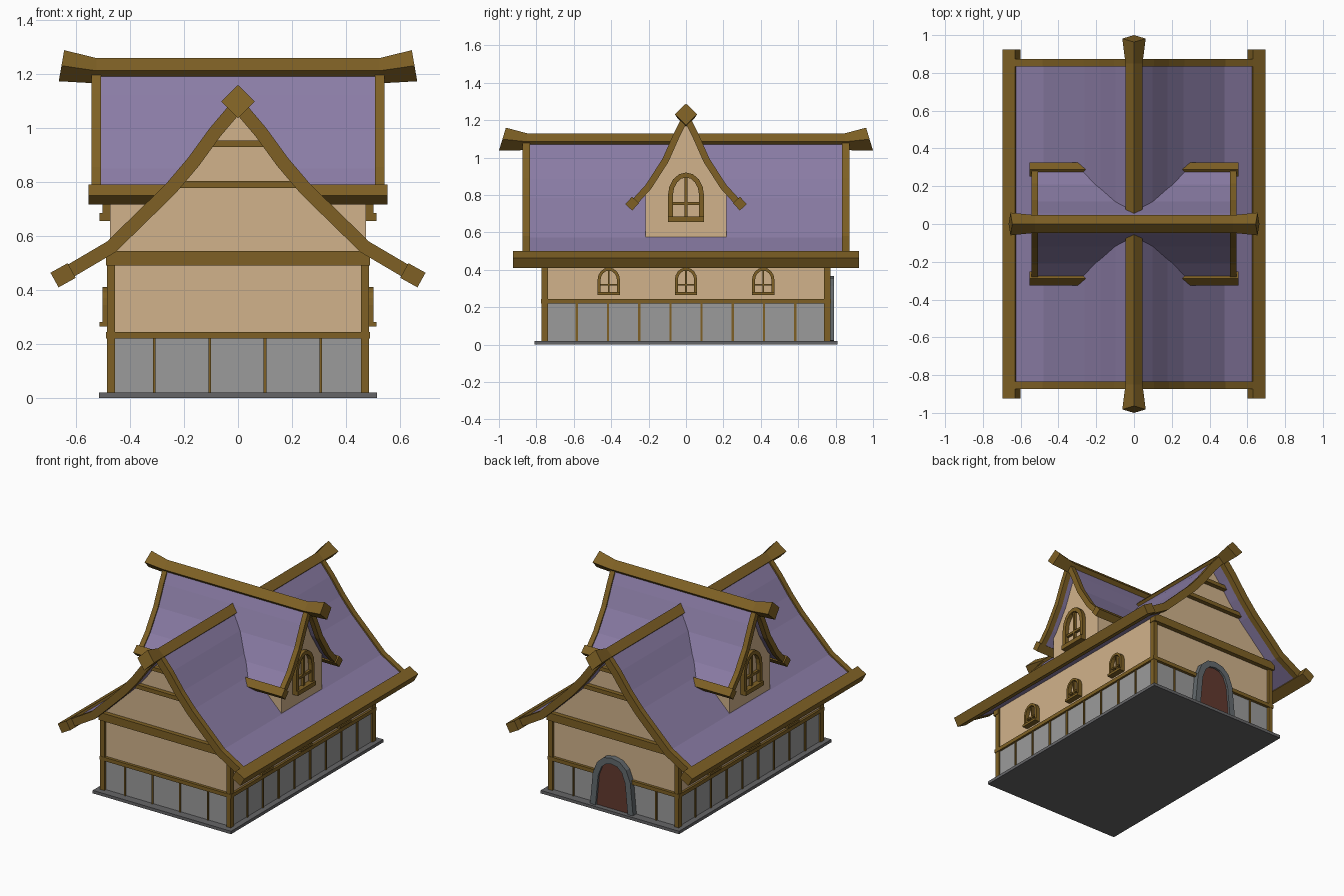
import bpy, bmesh, math
from mathutils import Vector

cube = bpy.data.objects.get("Cube")
if cube:
    bpy.data.objects.remove(cube)


def material(name, r, g, b):
    m = bpy.data.materials.new(name)
    m.use_nodes = True
    m.diffuse_color = (r, g, b, 1)
    m.node_tree.nodes["Principled BSDF"].inputs["Base Color"].default_value = (r, g, b, 1)
    return m


PLASTER = material("tan_plaster", .64, .45, .26)
WOOD = material("brown_wood", .21, .118, .018)
ROOF = material("purple_roof", .255, .202, .376)
STONE = material("grey_stone", .33, .33, .33)
SLAB = material("dark_slab", .13, .13, .135)
ARCH = material("blue_grey_arch", .127, .145, .155)
DOOR = material("red_brown_door", .125, .042, .028)


def finish(name, bm, mat):
    bmesh.ops.recalc_face_normals(bm, faces=bm.faces)
    me = bpy.data.meshes.new(name)
    bm.to_mesh(me)
    bm.free()
    me.materials.append(mat)
    ob = bpy.data.objects.new(name, me)
    bpy.context.collection.objects.link(ob)
    return ob


def place(axis, u, v, w):
    """Profile point (u, v) at distance w along the x or y axis."""
    return (u, w, v) if axis == "y" else (w, u, v)


def prism(name, pts, axis, a, b, mat):
    bm = bmesh.new()
    ends = [[bm.verts.new(place(axis, u, v, w)) for u, v in pts] for w in (a, b)]
    for ring in ends:
        bm.faces.new(ring)
    for i in range(len(pts)):
        j = (i + 1) % len(pts)
        bm.faces.new((ends[0][i], ends[0][j], ends[1][j], ends[1][i]))
    return finish(name, bm, mat)


def box(name, x, y, z, mat):
    return prism(name, [(x[0], z[0]), (x[1], z[0]), (x[1], z[1]), (x[0], z[1])],
                 "y", y[0], y[1], mat)


def mirrored(half):
    """Half profile from the apex outward, made symmetric, left to right."""
    return [(-u, v) for u, v in reversed(half[1:])] + list(half)


def offset(line, d):
    """Mitred offset of an open line."""
    p = [Vector(q) for q in line]
    out = []
    for i, q in enumerate(p):
        dirs = []
        if i:
            dirs.append((q - p[i - 1]).normalized())
        if i < len(p) - 1:
            dirs.append((p[i + 1] - q).normalized())
        n = [Vector((-e.y, e.x)) for e in dirs]
        m = sum(n, Vector((0, 0))).normalized()
        out.append(tuple(q + m * d / m.dot(n[0])))
    return out


def band(name, line, low, high, axis, a, b, mat):
    return prism(name, offset(line, high) + offset(line, low)[::-1], axis, a, b, mat)


def ridge(name, axis, z, half, bend, top, bottom, end_half):
    """Diamond ridge beam with thicker upturned ends."""
    mid = ((top[0] + bottom[0]) / 2, (top[1] + bottom[1]) / 2)
    rings = []
    for s in (-1, 1):
        tip = [(0, top[1], s * top[0]), (end_half, mid[1], s * mid[0]),
               (0, bottom[1], s * bottom[0]), (-end_half, mid[1], s * mid[0])]
        body = [(0, z + half, s * bend), (half, z, s * bend),
                (0, z - half, s * bend), (-half, z, s * bend)]
        rings += [tip, body] if s < 0 else [body, tip]
    bm = bmesh.new()
    vs = [[bm.verts.new(place(axis, *p)) for p in r] for r in rings]
    for r, q in zip(vs, vs[1:]):
        for i in range(4):
            j = (i + 1) % 4
            bm.faces.new((r[i], r[j], q[j], q[i]))
    bm.faces.new(vs[0])
    bm.faces.new(vs[-1])
    finish(name, bm, WOOD)


def eave(name, axis, c, size, angle, a, b):
    """Rectangular beam turned to the roof slope."""
    ca, sa = math.cos(angle), math.sin(angle)
    pts = []
    for i, j in ((-1, -1), (1, -1), (1, 1), (-1, 1)):
        u, v = i * size[0] / 2, j * size[1] / 2
        pts.append((c[0] + u * ca - v * sa, c[1] + u * sa + v * ca))
    prism(name, pts, axis, a, b, WOOD)


def arch(c, half, z0, spring, rise, steps=8):
    pts = [(c + half * math.cos(math.pi - math.pi * i / steps),
            spring + rise * math.sin(math.pi * i / steps)) for i in range(steps + 1)]
    return [(c - half, z0)] + pts + [(c + half, z0)]


def window(name, side, wall, cy, z0, half, height, t):
    """Arched frame with cross bars and a sill on a side wall."""
    def span(depth):
        return sorted((side * (wall - .01), side * (wall + depth)))
    spring = z0 + height * .54
    line = arch(cy, half - t / 2, z0, spring, z0 + height - spring - t / 2)
    band(name + "_frame", line, -t / 2, t / 2, "x", *span(.027), WOOD)
    box(name + "_mullion", span(.018), (cy - t * .3, cy + t * .3), (z0, z0 + height - t / 2), WOOD)
    bar = z0 + height * .37
    box(name + "_crossbar", span(.018), (cy - half + t / 2, cy + half - t / 2),
        (bar - t * .3, bar + t * .3), WOOD)
    box(name + "_sill", span(.038), (cy - half, cy + half), (z0, z0 + height * .11), WOOD)


# Walls and base
main = [(0, 1.085), (.085, .985), (.165, .875), (.25, .775), (.47, .56), (.645, .457)]
cross = [(0, 1.22), (.05, 1.12), (.11, .985), (.2, .845), (.28, .757)]
box("base_slab", (-.515, .515), (-.81, .81), (0, .02), SLAB)
box("stone_wall", (-.475, .475), (-.755, .755), (.02, .23), STONE)
prism("main_wall", mirrored(main[:4] + [(.475, .555), (.475, .23)]), "y", -.755, .755, PLASTER)
prism("dormer_wall", mirrored(cross[:3] + [(.217, .825), (.217, .56)]), "x", -.475, .475, PLASTER)

# Roof panels, verge boards, ridges and eaves
band("main_roof", mirrored(main), -.02, .015, "y", -.84, .84, ROOF)
band("cross_roof", mirrored(cross), -.013, .01, "x", -.515, .515, ROOF)
for s, end in ((-1, "front"), (1, "back")):
    band(end + "_verge_board", mirrored(main), -.025, .025, "y", s * .835, s * .873, WOOD)
for s, side in ((-1, "right"), (1, "left")):
    band(side + "_dormer_verge_board", mirrored(cross), -.018, .018, "x", s * .508, s * .542, WOOD)
    eave(side + "_main_eave", "y", (s * .648, .455), (.073, .062), -s * math.radians(29), -.925, .925)
    for t, end in ((-1, "front"), (1, "back")):
        eave(f"{side}_{end}_dormer_eave", "x", (t * .288, .754), (.054, .05),
             -t * math.radians(48), s * .24, s * .553)
ridge("main_ridge", "y", 1.085, .045, .85, (.963, 1.16), (1.0, 1.037), .062)
ridge("cross_ridge", "x", 1.213, .047, .525, (.644, 1.289), (.664, 1.174), .06)

# Timber framing
box("sill_beam", (-.489, .489), (-.774, .774), (.22, .245), WOOD)
for t, end in ((-1, "front"), (1, "back")):
    ys = sorted((t * .74, t * .785))
    for part, half, z0, z1 in (("lower", .489, .492, .545), ("middle", .24, .778, .805),
                               ("upper", .115, .93, .955)):
        box(f"{end}_{part}_gable_beam", (-half, half), ys, (z0, z1), WOOD)
    for x in (-.31, -.105, .1, .307):
        box(end + "_stud", (x - .005, x + .005), sorted((t * .75, t * .763)), (.02, .225), WOOD)
    for s, side in ((-1, "right"), (1, "left")):
        box(f"{side}_{end}_post", sorted((s * .455, s * .486)),
            sorted((t * .738, t * .772)), (.02, .54), WOOD)
for s, side in ((-1, "right"), (1, "left")):
    for i in range(8):
        y = (i - 3.5) * .167
        box(side + "_stud", sorted((s * .47, s * .483)), (y - .006, y + .006), (.02, .225), WOOD)

# Windows
for s, side in ((-1, "right"), (1, "left")):
    window(side + "_dormer_window", s, .475, 0, .657, .096, .263, .026)
    for i in (-1, 0, 1):
        window(side + "_window", s, .475, i * .413, .266, .06, .146, .016)

# Back door with tapered stone arch
half_door = [(0, .345), (.05, .335), (.09, .3), (.118, .23), (.138, .02)]
prism("door", mirrored(half_door), "y", .75, .778, DOOR)
band("door_arch", mirrored(half_door), -.018, .022, "y", .75, .792, ARCH)
